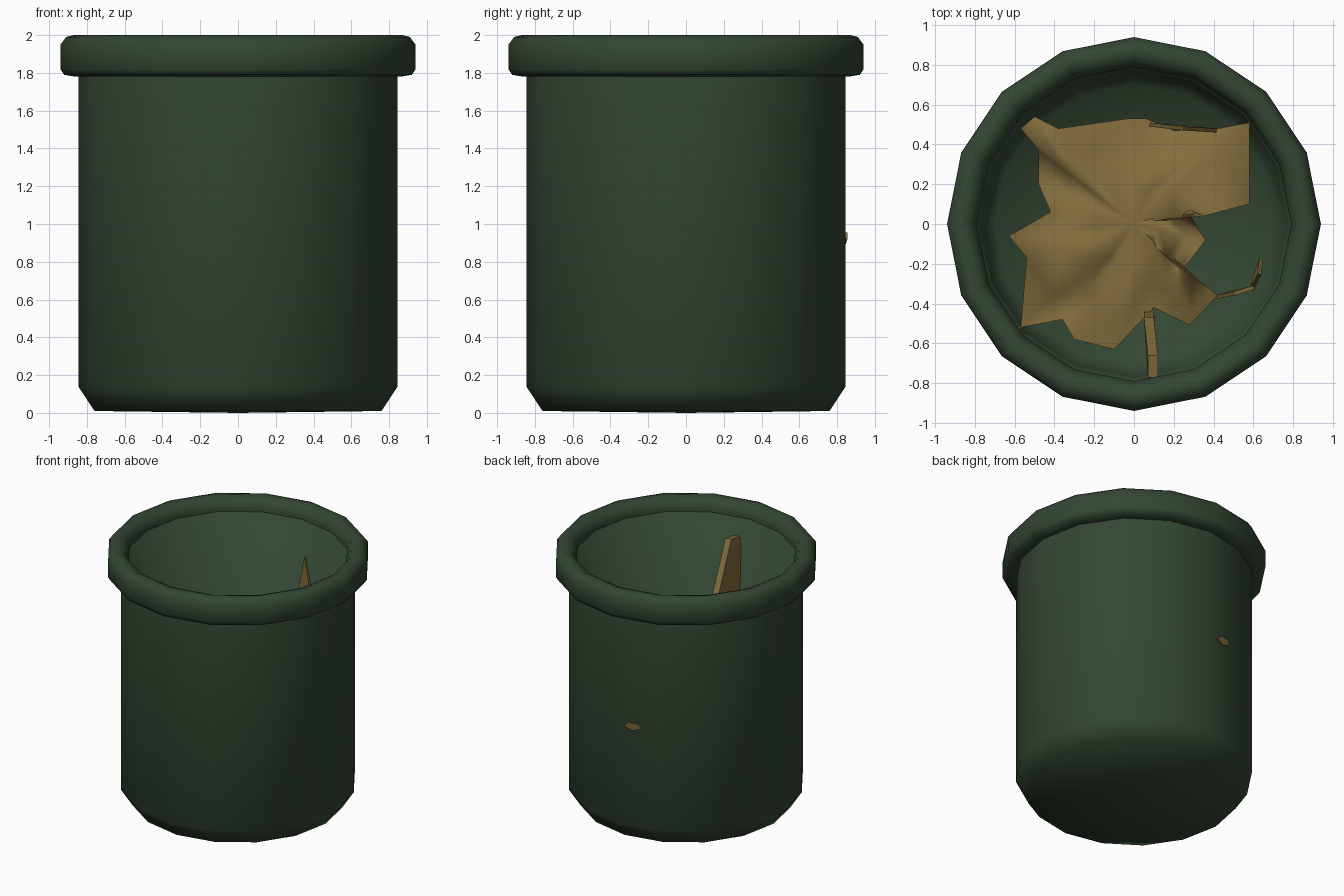
import bpy, bmesh, math, random

if "Cube" in bpy.data.objects:
    bpy.data.objects.remove(bpy.data.objects["Cube"])

random.seed(4)

def material(name, rgb):
    m = bpy.data.materials.new(name)
    m.diffuse_color = (*rgb, 1)
    m.use_nodes = True
    m.node_tree.nodes["Principled BSDF"].inputs["Base Color"].default_value = m.diffuse_color
    return m

green = material("dark green", (0.033, 0.061, 0.033))
brown = material("paper brown", (0.225, 0.155, 0.047))

def finish(name, bm, mat, smooth):
    me = bpy.data.meshes.new(name)
    bm.to_mesh(me)
    bm.free()
    me.materials.append(mat)
    for p in me.polygons:
        p.use_smooth = smooth
    ob = bpy.data.objects.new(name, me)
    bpy.context.collection.objects.link(ob)
    return ob

def lathe(name, profile, closed, sides=16):
    """Turn a (radius, height) profile round z; radius 0 gives a pole."""
    bm = bmesh.new()
    rings = []
    for r, z in profile:
        if r == 0:
            rings.append([bm.verts.new((0, 0, z))] * sides)
        else:
            rings.append([bm.verts.new((r * math.cos(2 * math.pi * i / sides),
                                        r * math.sin(2 * math.pi * i / sides), z))
                          for i in range(sides)])
    pairs = list(zip(rings, rings[1:])) + ([(rings[-1], rings[0])] if closed else [])
    for a, b in pairs:
        for i in range(sides):
            j = (i + 1) % sides
            quad = list(dict.fromkeys((a[i], a[j], b[j], b[i])))
            bm.faces.new(quad)
    bmesh.ops.recalc_face_normals(bm, faces=bm.faces)
    return finish(name, bm, green, True)

# bin body: outside wall, open top, inside wall and floor
lathe("bin_body", [(0, 0), (0.76, 0.01), (0.845, 0.14), (0.845, 1.82),
                   (0.83, 1.93), (0.795, 1.93), (0.77, 0.18), (0.70, 0.07), (0, 0.06)], False)

# thick rolled rim
lathe("rim", [(0.86, 1.78), (0.92, 1.79), (0.94, 1.82), (0.94, 1.95), (0.91, 1.99),
              (0.87, 2.0), (0.82, 1.98), (0.79, 1.92), (0.81, 1.82), (0.82, 1.78)], True)

# crumpled paper: ragged outline shrunk in rings with uneven heights
outline = [(.58, .10), (.58, .51), (.42, .48), (.2, .47), (.06, .53), (-.03, .53),
           (-.38, .48), (-.5, .54), (-.57, .48), (-.48, .37), (-.48, .2), (-.42, .06),
           (-.63, -.06), (-.54, -.17), (-.57, -.52), (-.36, -.48), (-.3, -.58),
           (-.1, -.63), (.1, -.42), (.28, -.51), (.42, -.36), (.24, -.24),
           (.36, -.08), (.26, .08), (.35, .04)]
bm = bmesh.new()
rings = []
for scale, low, high in ((1, .9, 1.06), (.7, .98, 1.1), (.35, 1.04, 1.12)):
    rings.append([bm.verts.new((x * scale, y * scale, random.uniform(low, high)))
                  for x, y in outline])
centre = bm.verts.new((0, 0, 1.08))
n = len(outline)
for a, b in zip(rings, rings[1:]):
    for i in range(n):
        j = (i + 1) % n
        bm.faces.new((a[i], a[j], b[j]))
        bm.faces.new((a[i], b[j], b[i]))
for i in range(n):
    bm.faces.new((rings[-1][i], rings[-1][(i + 1) % n], centre))
finish("crumpled_paper", bm, brown, True)

# upright paper shreds, each a thin folded blade
def shred(name, points, thick=0.02):
    bm = bmesh.new()
    f = bm.faces.new([bm.verts.new(p) for p in points])
    f.normal_update()
    off = f.normal * thick
    ext = bmesh.ops.extrude_face_region(bm, geom=[f], use_keep_orig=True)
    bmesh.ops.translate(bm, vec=off,
                        verts=[v for v in ext["geom"] if isinstance(v, bmesh.types.BMVert)])
    bmesh.ops.recalc_face_normals(bm, faces=bm.faces)
    finish(name, bm, brown, False)

shred("front_shred", [(.10, -.43, .9), (.12, -.775, .9), (.11, -.785, 1.5),
                      (.12, -.77, 1.75), (.12, -.66, 1.77), (.10, -.47, 1.4)], 0.05)
shred("back_shred", [(.08, .51, .95), (.42, .48, .95), (.25, .49, 1.79)])
shred("right_shred", [(.40, -.36, .9), (.60, -.31, .9), (.60, -.31, 1.15), (.5, -.34, 1.1)])
shred("right_shred_fold", [(.58, -.33, .8), (.63, -.17, .8), (.62, -.25, 1.15)])
shred("left_shred", [(-.62, -.46, .9), (-.54, -.56, .9), (-.57, -.52, 1.15)])

# scrap poking out through the back wall
shred("wall_scrap", [(-.19, .815, .92), (-.17, .83, .955), (-.09, .842, .955),
                     (-.06, .842, .92), (-.12, .835, .895)], 0.012)
